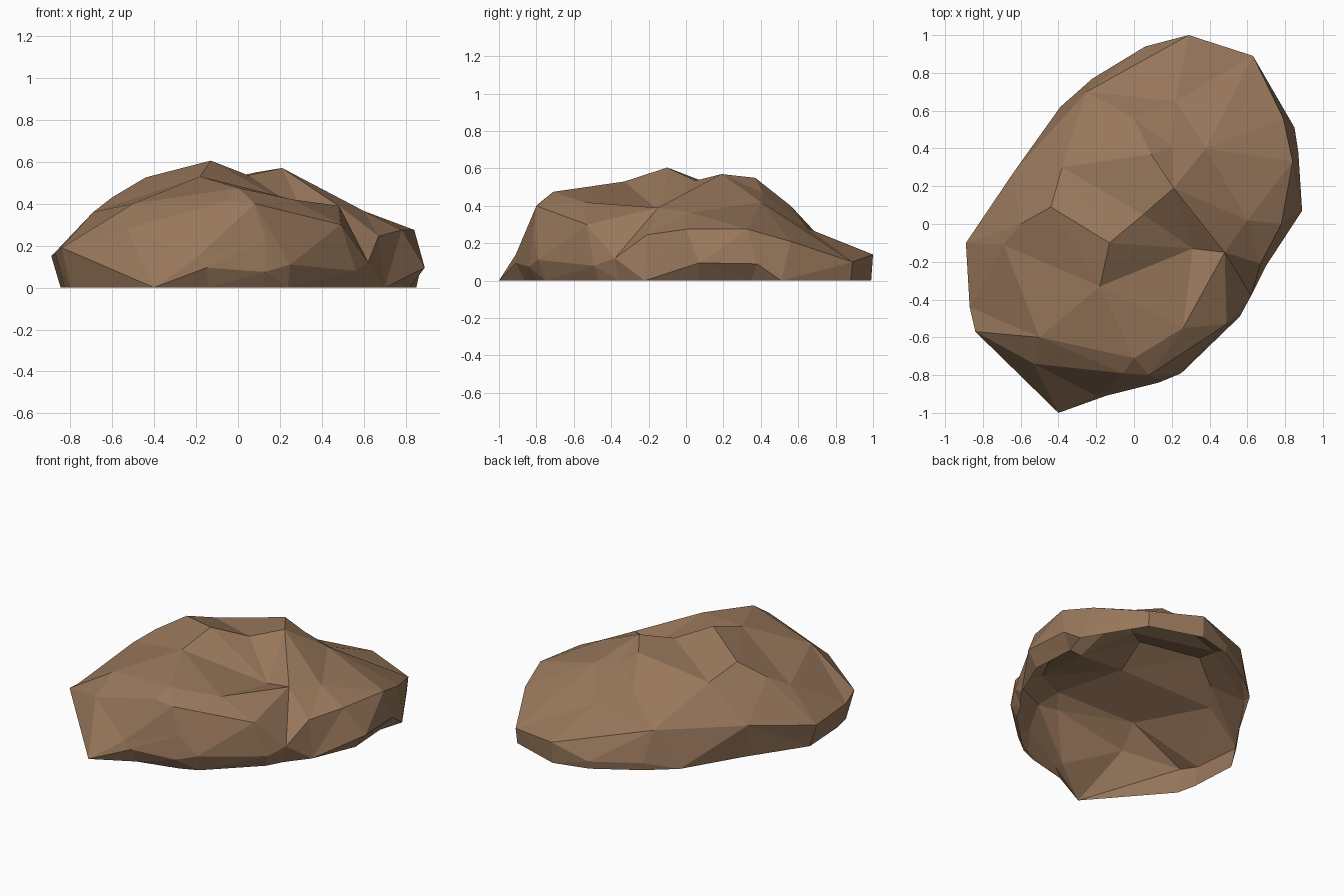
import bpy, bmesh
from mathutils import Vector
from mathutils.geometry import delaunay_2d_cdt

if "Cube" in bpy.data.objects:
    bpy.data.objects.remove(bpy.data.objects["Cube"])

# Widest outline of the boulder, counter-clockwise (x, y, z)
rim = [(-.4, -1, 0), (-.15, -.91, .095), (.13, -.84, .075), (.25, -.79, .11),
       (.56, -.49, .08), (.62, -.38, .12), (.7, -.22, 0),
       (.89, .07, .095), (.87, .38, .09), (.85, .51, 0), (.63, .89, .1),
       (.29, 1, .14), (.06, .94, .05), (-.22, .77, .05), (-.39, .62, 0),
       (-.64, .27, .22), (-.89, -.1, .15), (-.87, -.44, .16), (-.84, -.57, .19)]

# Peaks, hollows and ridge corners of the upper surface
crown = [(-.13, -.1, .605), (.21, .19, .57), (.05, .05, .535), (.09, .37, .55),
         (.2, .41, .47), (.38, .4, .42), (0, .56, .4), (.22, .65, .28),
         (-.25, .7, .25), (-.38, .3, .45), (-.44, .09, .525), (-.6, 0, .43),
         (-.69, -.11, .36), (-.18, -.33, .53), (-.5, -.6, .4), (-.53, -.74, .28),
         (0, -.71, .475), (-.06, -.79, .41), (.08, -.8, .4), (.13, -.82, .23),
         (.26, -.55, .42), (.31, -.13, .36), (.48, -.15, .39), (.6, .02, .365),
         (.49, -.53, .3), (.67, -.21, .245), (.78, 0, .275), (.84, .33, .275),
         (.79, .56, .21), (-.2, -.91, .14)]

# Ridges that must stay as edges, by crown index
ridges = [(0, 2), (2, 1), (0, 10), (1, 22), (1, 21), (21, 22), (20, 21), (20, 22),
          (1, 3), (14, 12), (14, 13), (14, 16), (15, 17), (17, 29), (17, 18),
          (18, 19), (19, 29), (8, 9), (8, 6), (23, 25), (25, 26), (26, 27),
          (27, 28), (22, 25), (22, 24), (20, 24), (18, 24), (10, 11), (11, 12)]

n = len(rim)
pts = [Vector(p) for p in rim + crown]
edges = [(i, (i + 1) % n) for i in range(n)] + [(a + n, b + n) for a, b in ridges]
edges += [(11, 8 + n), (15, 8 + n)]  # back ledge running out to the outline
flat, _, tris, origin, _, _ = delaunay_2d_cdt([p.xy for p in pts], edges, [], 1, 1e-5)

bm = bmesh.new()

# Upper surface
top = []
for p, src in zip(flat, origin):
    z = pts[src[0]].z if src else .3
    top.append(bm.verts.new((p.x, p.y, z)))
for t in tris:
    bm.faces.new([top[i] for i in t])

# Undercut down to the ground; the shell is hollow and open underneath
loop = [next(top[k] for k, s in enumerate(origin) if i in s) for i in range(n)]
foot = []
for v in loop:
    s = .99 if v.co.y > .7 else .92 if v.co.x > .86 else .95
    on_ground = v.co.z < .01
    foot.append(v if on_ground else bm.verts.new((v.co.x * s, v.co.y * s, 0)))
for i in range(n):
    j = (i + 1) % n
    face = list(dict.fromkeys([loop[i], foot[i], foot[j], loop[j]]))
    if len(face) > 2:
        bm.faces.new(face)
bmesh.ops.triangulate(bm, faces=bm.faces[:])

mesh = bpy.data.meshes.new("boulder")
bm.to_mesh(mesh)
bm.free()
boulder = bpy.data.objects.new("boulder", mesh)
bpy.context.collection.objects.link(boulder)

# Single brown stone colour
stone = bpy.data.materials.new("brown stone")
stone.diffuse_color = (.315, .185, .105, 1)
stone.use_nodes = True
stone.node_tree.nodes["Principled BSDF"].inputs["Base Color"].default_value = stone.diffuse_color
mesh.materials.append(stone)
